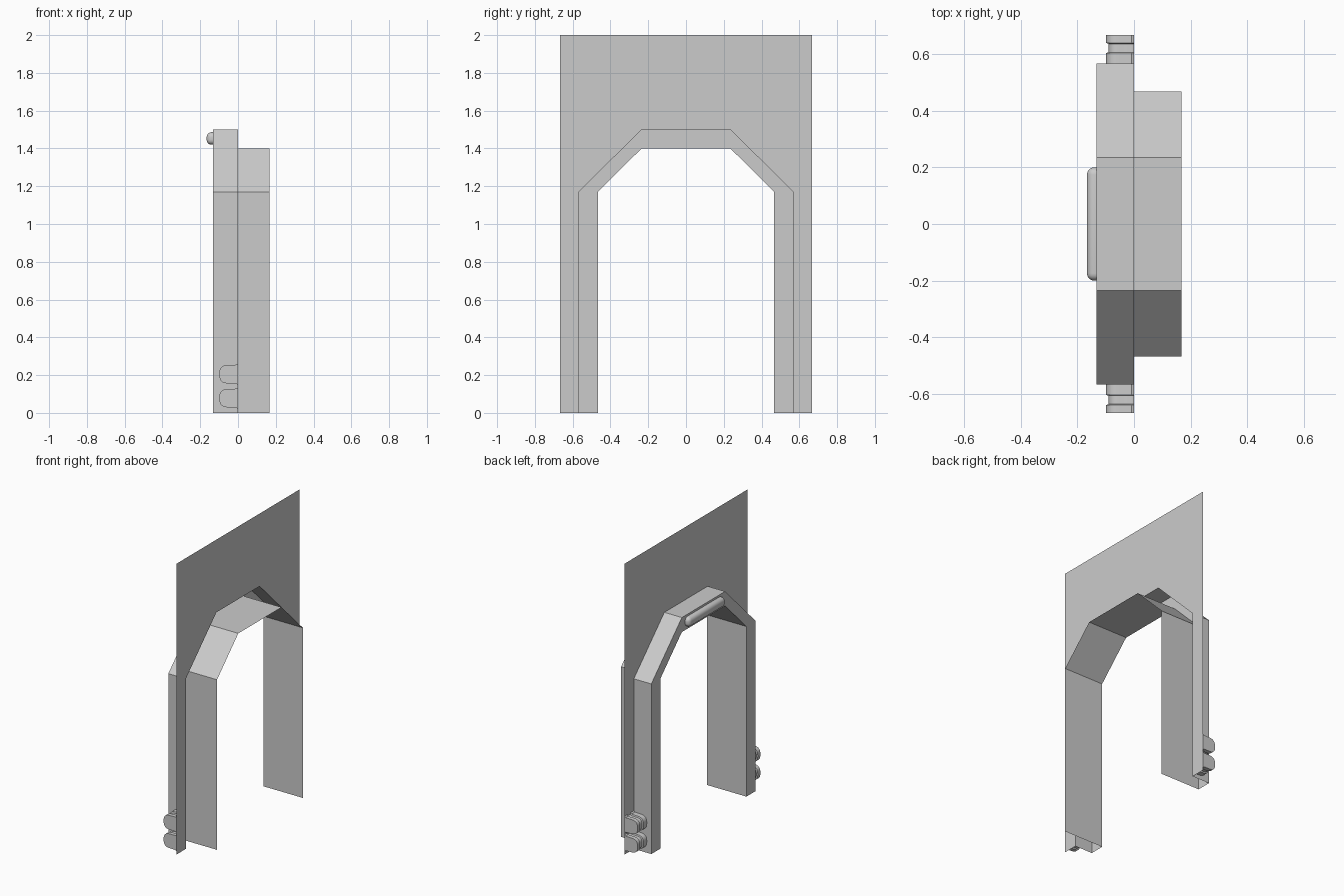
import bpy, bmesh, math

if "Cube" in bpy.data.objects:
    bpy.data.objects.remove(bpy.data.objects["Cube"])

# Half arch profiles (y, z), from the floor to the top
def arch(w, top):
    half = [(-w, 0), (-w, 1.17), (-0.235, top)]
    return half + [(-y, z) for y, z in reversed(half)]

OUTER, INNER = arch(0.567, 1.5), arch(0.467, 1.4)
FRONT, BACK = -0.133, 0.167

def finish(name, bm, smooth=False):
    me = bpy.data.meshes.new(name)
    bm.to_mesh(me)
    bm.free()
    ob = bpy.data.objects.new(name, me)
    bpy.context.collection.objects.link(ob)
    if smooth:
        bpy.ops.object.select_all(action='DESELECT')
        bpy.context.view_layer.objects.active = ob
        ob.select_set(True)
        bpy.ops.object.shade_smooth_by_angle(angle=math.radians(40))
    return ob

# Thin wall panel with the arched opening
bm = bmesh.new()
pts = OUTER + [(0.667, 0), (0.667, 2), (-0.667, 2), (-0.667, 0)]
bm.faces.new([bm.verts.new((0, y, z)) for y, z in pts])
finish("wall_panel", bm)

# Arch frame: outer side, front face and deep inner lining
bm = bmesh.new()
rows = [[bm.verts.new((x, y, z)) for y, z in prof]
        for x, prof in ((0, OUTER), (FRONT, OUTER), (FRONT, INNER), (BACK, INNER))]
for a, b in zip(rows, rows[1:]):
    for i in range(len(a) - 1):
        bm.faces.new((a[i], a[i + 1], b[i + 1], b[i]))
bmesh.ops.recalc_face_normals(bm, faces=bm.faces)
finish("arch_frame", bm)

# Rounded light bar over the opening, flat against the frame
bm = bmesh.new()
bmesh.ops.create_cube(bm, size=1)
for v in bm.verts:
    v.co = (FRONT - 0.033 if v.co.x < 0 else FRONT, v.co.y * 0.4, 1.453 + v.co.z * 0.066)
edges = [e for e in bm.edges if any(v.co.x < FRONT - 0.01 for v in e.verts)]
bmesh.ops.bevel(bm, geom=edges, offset=0.026, segments=5, profile=0.5, affect='EDGES')
finish("light_bar", bm, True)

# Grooved conduit clamps: a rounded section with flared feet, scaled along y
def section(s):
    c, r = -0.05, 0.049 * s
    pts = [(0, 0.058 * s), (-0.008, 0.05 * s)]
    for i in range(13):
        a = math.pi / 2 + math.pi * i / 12
        # squarish curve
        k = lambda t: math.copysign(abs(t) ** 0.75, t)
        pts.append((c + r * k(math.cos(a)), r * k(math.sin(a))))
    return pts + [(-0.008, -0.05 * s), (0, -0.058 * s)]

def clamp(name, side, zc):
    bm = bmesh.new()
    steps = [(0.567, 1), (0.603, 1), (0.606, 0.82), (0.636, 0.82), (0.639, 1), (0.667, 1)]
    rings = [[bm.verts.new((x, side * y, zc + z)) for x, z in section(s)] for y, s in steps]
    n = len(rings[0])
    for a, b in zip(rings, rings[1:]):
        for i in range(n):
            j = (i + 1) % n
            bm.faces.new((a[i], a[j], b[j], b[i]))
    bm.faces.new(rings[0])
    bm.faces.new(rings[-1])
    bmesh.ops.recalc_face_normals(bm, faces=bm.faces)
    finish(name, bm, True)

for side, label in ((-1, "right"), (1, "left")):
    clamp(f"lower_clamp_{label}", side, 0.078)
    clamp(f"upper_clamp_{label}", side, 0.205)
